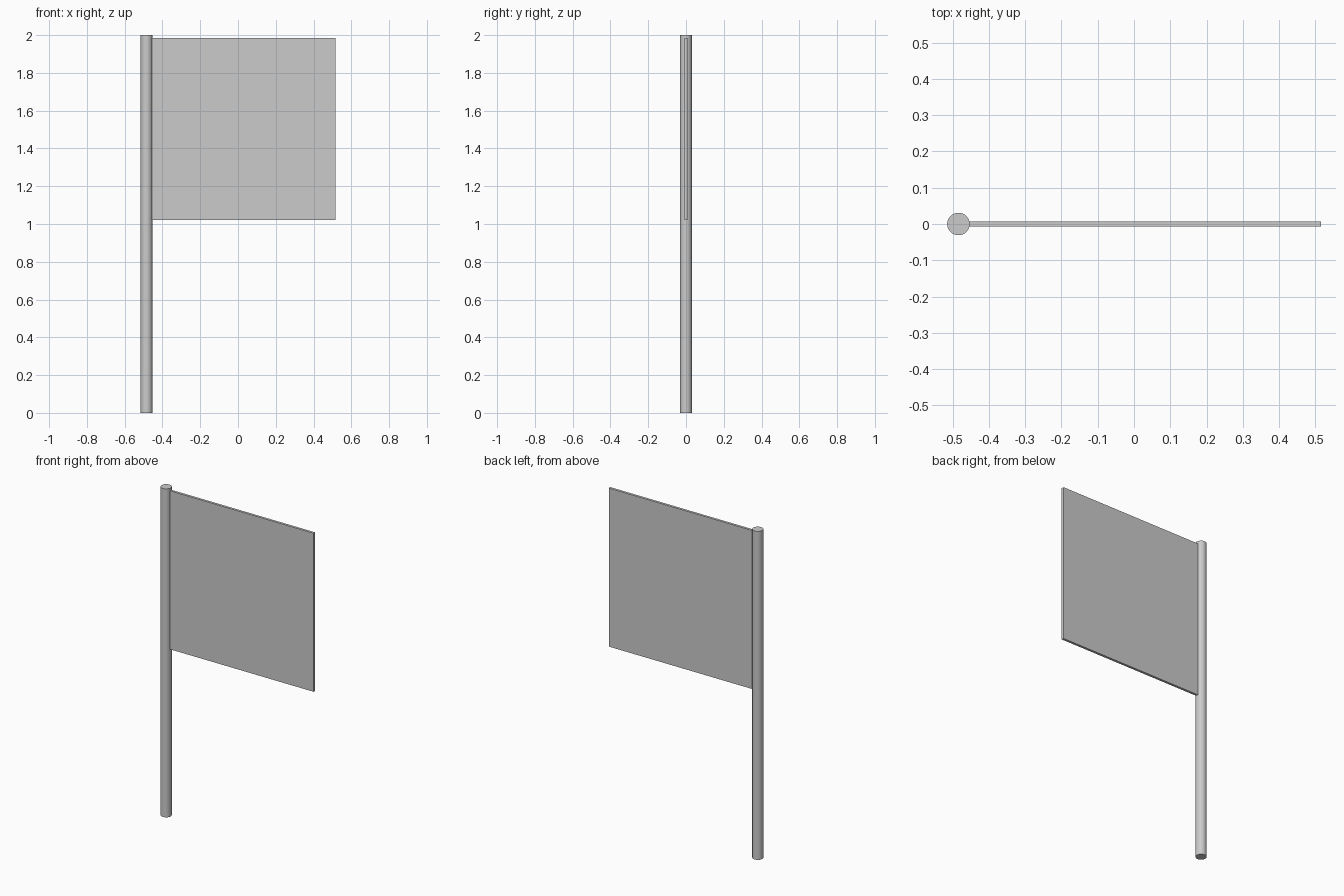
import bpy

if "Cube" in bpy.data.objects:
    bpy.data.objects.remove(bpy.data.objects["Cube"])

POLE_X, POLE_R = -0.484, 0.031
FLAG_LEFT, FLAG_RIGHT = -0.458, 0.515
FLAG_BOTTOM, FLAG_TOP = 1.02, 1.985
FLAG_THICK = 0.015

# Round pole
bpy.ops.mesh.primitive_cylinder_add(vertices=32, radius=POLE_R, depth=2,
                                    location=(POLE_X, 0, 1))
pole = bpy.context.object
pole.name = "pole"
bpy.ops.object.shade_smooth_by_angle()

# Flat flag panel, its inner edge set just into the pole
bpy.ops.mesh.primitive_cube_add(
    size=1, location=((FLAG_LEFT + FLAG_RIGHT) / 2, 0, (FLAG_BOTTOM + FLAG_TOP) / 2))
flag = bpy.context.object
flag.name = "flag_panel"
flag.scale = (FLAG_RIGHT - FLAG_LEFT, FLAG_THICK, FLAG_TOP - FLAG_BOTTOM)
bpy.ops.object.transform_apply(location=False, rotation=False, scale=True)
